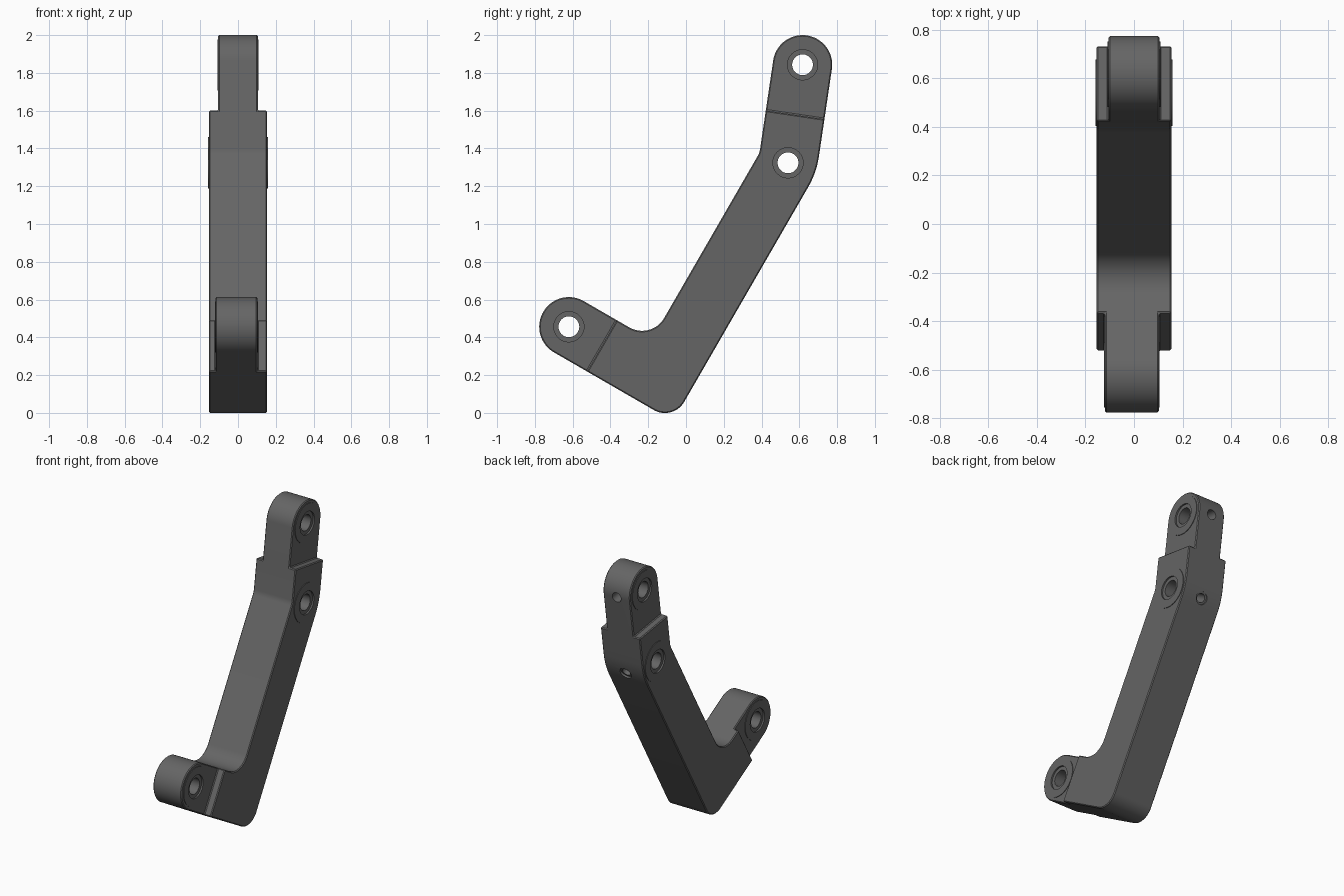
import bpy, bmesh, math
from mathutils import Vector as V

if "Cube" in bpy.data.objects:
    bpy.data.objects.remove(bpy.data.objects["Cube"])

W = 0.157                                   # half height of every limb in the side view
HX = 0.154                                  # half thickness of the main arm
A, C, D = V((-0.620, 0.456)), V((0.540, 1.324)), V((0.617, 1.843))   # pin centres (y, z)
U = V((math.cos(math.radians(30)), -0.5))   # short limb direction
M = V((0.5, U.x))                           # long limb direction
T = (D - C).normalized()                    # top limb direction
B = A + U * (C - A).dot(U)                  # elbow


def left(d):
    return V((-d.y, d.x))


def miter(p, d1, d2, side):
    n1, n2 = left(d1) * side, left(d2) * side
    return p + (n1 + n2) * W / (1 + n1.dot(n2))


def rounded(corners):
    """Outline from (point, radius) corners, each replaced by an arc."""
    out = []
    for i, (p, r) in enumerate(corners):
        a = (corners[i - 1][0] - p).normalized()
        b = (corners[(i + 1) % len(corners)][0] - p).normalized()
        half = a.angle(b) / 2
        centre = p + (a + b).normalized() * r / math.sin(half)
        s = p + a * r / math.tan(half) - centre
        e = p + b * r / math.tan(half) - centre
        turn = math.atan2(s.x * e.y - s.y * e.x, s.dot(e))
        n = max(6, round(abs(turn) / math.radians(4)))
        for k in range(n + 1):
            t = turn * k / n
            out.append(centre + V((s.x * math.cos(t) - s.y * math.sin(t),
                                   s.x * math.sin(t) + s.y * math.cos(t))))
    return [p for i, p in enumerate(out) if (p - out[i - 1]).length > 1e-4]


def make(name, bm):
    bmesh.ops.recalc_face_normals(bm, faces=bm.faces)
    me = bpy.data.meshes.new(name)
    bm.to_mesh(me)
    bm.free()
    ob = bpy.data.objects.new(name, me)
    bpy.context.collection.objects.link(ob)
    return ob


def prism(name, pts, x0, x1):
    bm = bmesh.new()
    f = bm.faces.new([bm.verts.new((x0, p.x, p.y)) for p in pts])
    r = bmesh.ops.extrude_face_region(bm, geom=[f])
    bmesh.ops.translate(bm, vec=(x1 - x0, 0, 0),
                        verts=[g for g in r["geom"] if isinstance(g, bmesh.types.BMVert)])
    return make(name, bm)


def cylinder(name, p, q, r, seg=64):
    d = q - p
    bm = bmesh.new()
    bmesh.ops.create_cone(bm, cap_ends=True, segments=seg, radius1=r, radius2=r, depth=d.length)
    bm.transform(d.to_track_quat('Z', 'Y').to_matrix().to_4x4())
    bmesh.ops.translate(bm, vec=(p + q) / 2, verts=bm.verts)
    return make(name, bm)


def apply(ob, mod):
    bpy.context.view_layer.objects.active = ob
    bpy.ops.object.modifier_apply(modifier=mod.name)


def boolean(ob, tool, op='DIFFERENCE'):
    m = ob.modifiers.new("bool", 'BOOLEAN')
    m.operation, m.solver, m.object = op, 'EXACT', tool
    apply(ob, m)
    bpy.data.objects.remove(tool)


# Bent arm: one outline with round ends
end_a, end_d = A - U * W, D + T * W
arm = prism("bent_arm", rounded([
    (end_a - left(U) * W, W * 0.999),
    (miter(B, U, M, -1), 0.118),
    (miter(C, M, T, -1), 0.45),
    (end_d - left(T) * W, W * 0.999),
    (end_d + left(T) * W, W * 0.999),
    (miter(C, M, T, 1), 0.1),
    (miter(B, U, M, 1), 0.135),
    (end_a + left(U) * W, W * 0.999)]), -HX, HX)

# Dark grey finish
mat = bpy.data.materials.new("dark_grey")
mat.diffuse_color = (0.13, 0.13, 0.13, 1)
mat.use_nodes = True
mat.node_tree.nodes["Principled BSDF"].inputs["Base Color"].default_value = mat.diffuse_color
arm.data.materials.append(mat)

# Stepped, thinner ends
ends = [(A, U, 0.202, -0.119, 0.102), (D, -T, 0.268, -0.105, 0.105)]
for p, d, dist, x0, x1 in ends:
    s, e, n = p + d * dist, p - d * 0.4, left(d) * 0.4
    quad = [s + n, s - n, e - n, e + n]
    boolean(arm, prism("step_cutter", quad, -0.4, x0))
    boolean(arm, prism("step_cutter", quad, x1, 0.4))

# Small softened edges
bev = arm.modifiers.new("bevel", 'BEVEL')
bev.width, bev.segments, bev.limit_method = 0.006, 1, 'ANGLE'
bev.angle_limit = math.radians(40)
apply(arm, bev)

# Pin bosses, bearing recesses and bores
pins = [(A, -0.119, 0.102, 0.135), (D, -0.105, 0.105, 0.135), (C, -HX, HX, 0.137)]
for p, x0, x1, r in pins:
    at = lambda x: V((x, p.x, p.y))
    boolean(arm, cylinder("boss", at(x0 - 0.004), at(x1 + 0.004), r), 'UNION')
    boolean(arm, cylinder("recess_cutter", at(x0 - 0.1), at(x0 + 0.007), 0.08))
    boolean(arm, cylinder("recess_cutter", at(x1 - 0.007), at(x1 + 0.1), 0.08))
    boolean(arm, cylinder("bore_cutter", at(-0.4), at(0.4), 0.055))

# Set screw holes in the back of the upper two pins, the lower one counterbored
for p, d, start, r in ((D, -left(T), 0, 0.034), (C, U, 0, 0.03), (C, U, 0.143, 0.043)):
    a, b = p + d * start, p + d * 0.3
    boolean(arm, cylinder("screw_cutter", V((0, a.x, a.y)), V((0, b.x, b.y)), r, 32))

bpy.ops.object.select_all(action='DESELECT')
arm.select_set(True)
bpy.context.view_layer.objects.active = arm
bpy.ops.object.shade_smooth_by_angle(angle=math.radians(20))
